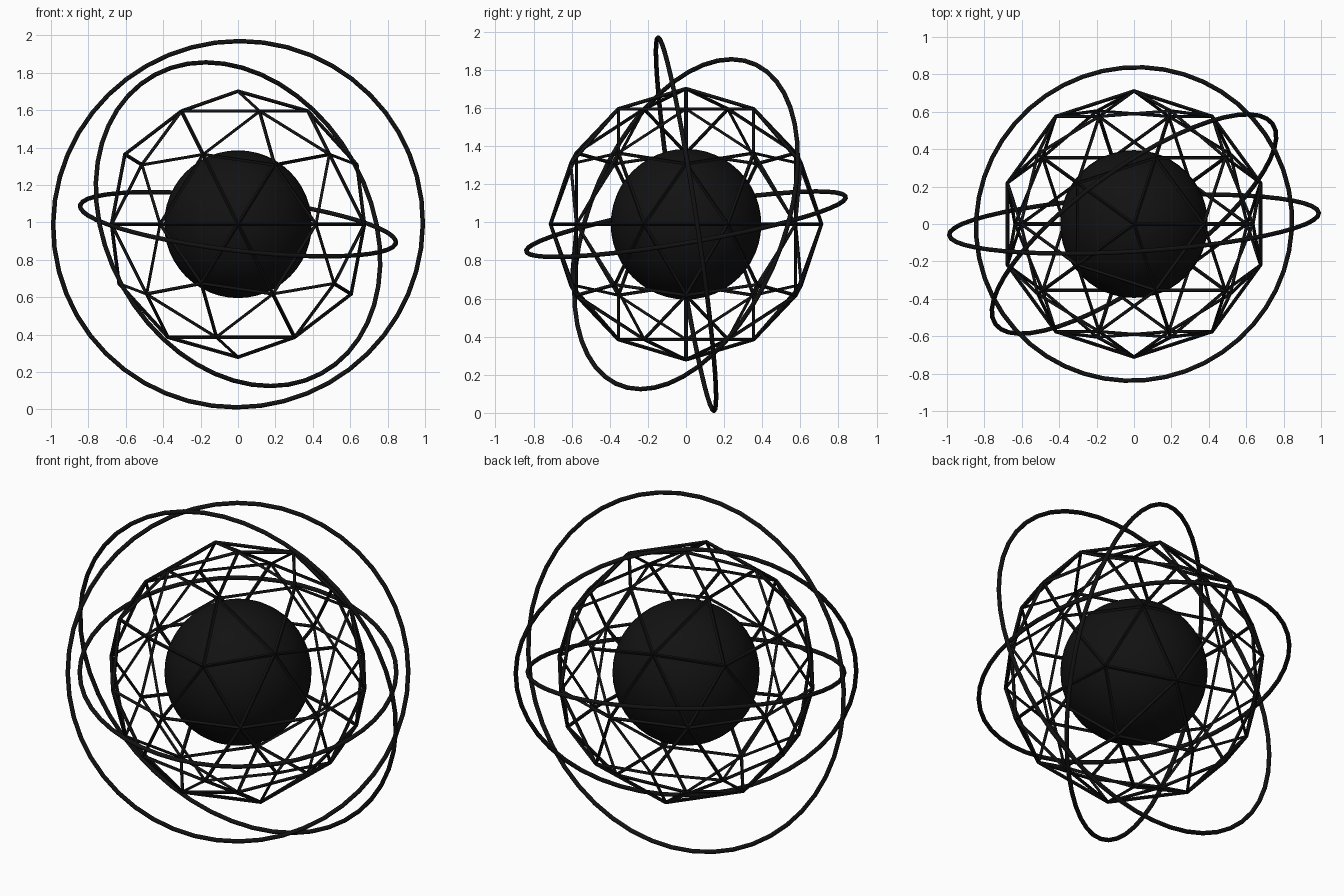
import bpy
from mathutils import Vector

if "Cube" in bpy.data.objects:
    bpy.data.objects.remove(bpy.data.objects["Cube"])

CENTRE = Vector((0, 0, 0.99))

black = bpy.data.materials.new("black")
black.diffuse_color = (0.006, 0.006, 0.006, 1)
black.use_nodes = True
black.node_tree.nodes["Principled BSDF"].inputs["Base Color"].default_value = black.diffuse_color


def finish(name, smooth):
    ob = bpy.context.object
    ob.name = name
    ob.data.materials.append(black)
    if smooth:
        bpy.ops.object.shade_smooth()
    return ob


def ring(name, radius, normal):
    """Thin torus about the centre, facing along the given normal."""
    rot = Vector(normal).to_track_quat('Z', 'Y').to_euler()
    bpy.ops.mesh.primitive_torus_add(
        major_segments=48, minor_segments=12, major_radius=radius,
        minor_radius=0.012, location=CENTRE, rotation=rot)
    return finish(name, True)


# solid core
bpy.ops.mesh.primitive_uv_sphere_add(segments=48, ring_count=24,
                                     radius=0.395, location=CENTRE)
finish("core_sphere", True)

# geodesic lattice around the core
bpy.ops.mesh.primitive_ico_sphere_add(subdivisions=2, radius=0.711,
                                      location=CENTRE)
cage = finish("lattice_cage", False)
wire = cage.modifiers.new("wire", 'WIREFRAME')
wire.thickness = 0.02
wire.offset = 0
wire.use_even_offset = True

# three tilted orbit rings
ring("flat_ring", 0.85, (0.117, -0.17, 1))
ring("slanted_ring", 0.914, (0.555, -0.767, 0.322))
ring("upright_ring", 0.99, (0.06, -1, -0.15))
